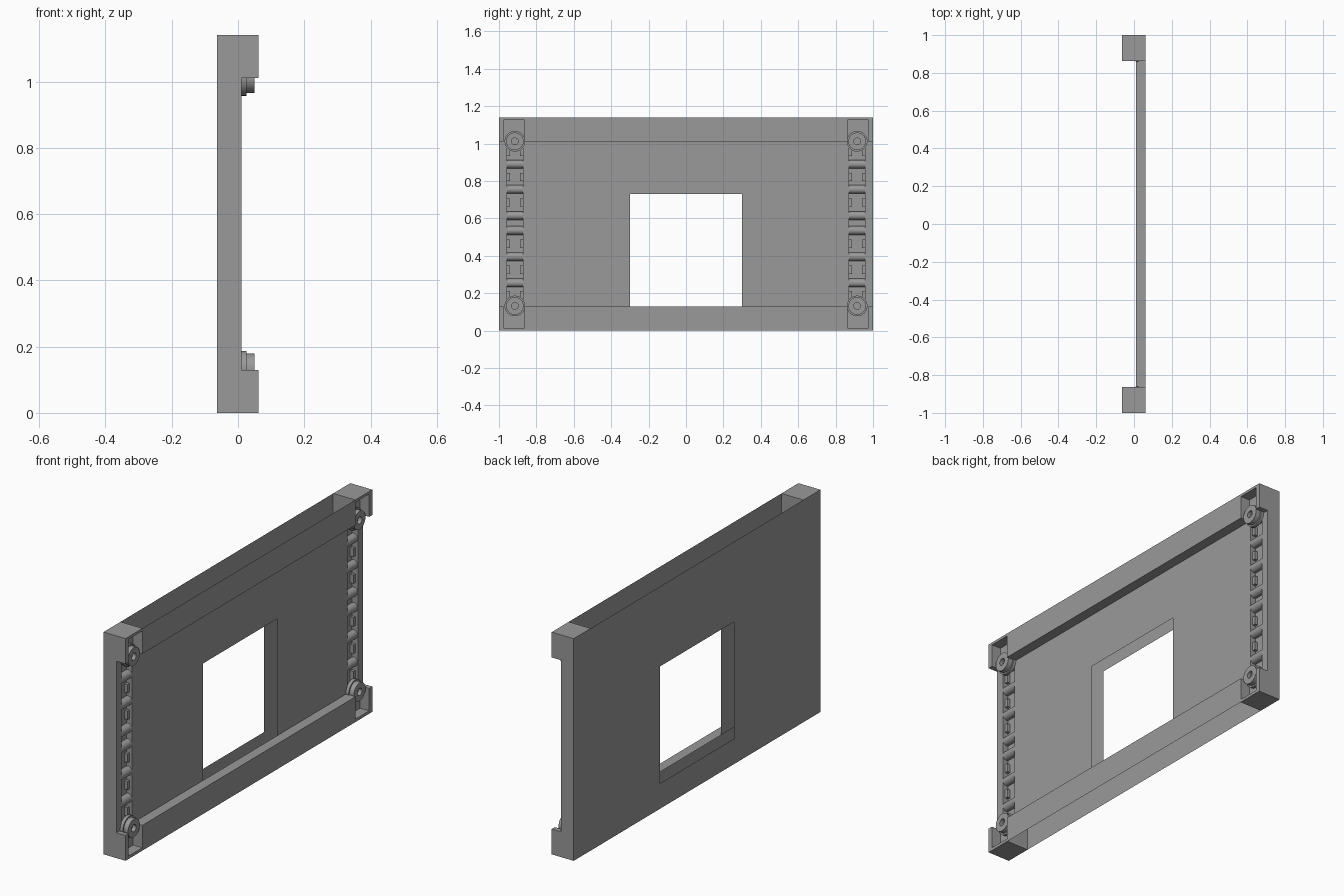
import bpy, bmesh, math
from mathutils import Vector, Matrix

if "Cube" in bpy.data.objects:
    bpy.data.objects.remove(bpy.data.objects["Cube"])

BACK, FACE, LIP = -0.063, 0.01, 0.062     # depth levels along x
Z0, Z1, TOP = 0.13, 1.01, 1.14            # lower ledge, upper ledge, top
YI = 0.862                                # inner side of the end posts

# Dark grey finish for every part
GREY = bpy.data.materials.new("dark_grey")
GREY.diffuse_color = (0.32, 0.32, 0.32, 1)
GREY.use_nodes = True
GREY.node_tree.nodes["Principled BSDF"].inputs["Base Color"].default_value = GREY.diffuse_color


def add_object(name, bm):
    mesh = bpy.data.meshes.new(name)
    bm.to_mesh(mesh)
    bm.free()
    mesh.materials.append(GREY)
    ob = bpy.data.objects.new(name, mesh)
    bpy.context.collection.objects.link(ob)
    return ob


def add_box(bm, x0, x1, y0, y1, z0, z1):
    centre = Vector(((x0 + x1) / 2, (y0 + y1) / 2, (z0 + z1) / 2))
    m = Matrix.Translation(centre) @ Matrix.Diagonal((x1 - x0, abs(y1 - y0), z1 - z0, 1))
    bmesh.ops.create_cube(bm, size=1, matrix=m)


def sheet(name, quads, outward):
    """Thin sheet from (x0, z0, x1, z1, y0, y1) strips."""
    bm = bmesh.new()
    for x0, z0, x1, z1, y0, y1 in quads:
        pts = [(x0, y0, z0), (x0, y1, z0), (x1, y1, z1), (x1, y0, z1)]
        if not outward:
            pts.reverse()
        bm.faces.new([bm.verts.new(p) for p in pts])
    bmesh.ops.remove_doubles(bm, verts=bm.verts, dist=1e-5)
    return add_object(name, bm)


def around_window(x, bottom, top):
    strips = [(x, 0.73, x, top, -YI, YI),
              (x, 0.13, x, 0.73, -YI, -0.3),
              (x, 0.13, x, 0.73, 0.3, YI)]
    if bottom < 0.13:
        strips.append((x, bottom, x, 0.13, -YI, YI))
    return strips


def cut(ob, boxes):
    for b in boxes:
        bm = bmesh.new()
        add_box(bm, *b)
        cutter = add_object("cutter", bm)
        cutter.hide_render = True
        mod = ob.modifiers.new("cut", 'BOOLEAN')
        mod.operation, mod.solver, mod.object = 'DIFFERENCE', 'EXACT', cutter
        bpy.context.view_layer.objects.active = ob
        bpy.ops.object.modifier_apply(modifier=mod.name)
        bpy.data.objects.remove(cutter)


def smooth(ob):
    for o in bpy.context.selected_objects:
        o.select_set(False)
    ob.select_set(True)
    bpy.context.view_layer.objects.active = ob
    bpy.ops.object.shade_smooth_by_angle(angle=math.radians(35))


# Back and front skins, open at top and bottom, with a window through both
sheet("back_skin", around_window(BACK, 0, TOP), False)
sheet("front_skin", around_window(FACE, Z0, Z1) + [
    (LIP, 0, LIP, Z0, -YI, YI), (LIP, Z0, FACE, Z0, -YI, YI),
    (FACE, Z1, LIP, Z1, -YI, YI), (LIP, Z1, LIP, TOP, -YI, YI)], True)

ROLLERS = [0.255, 0.395, 0.535, 0.615, 0.755, 0.89]
TABS = [0.19, 0.325, 0.465, 0.685, 0.822, 0.955]

for side, label in ((-1, "left"), (1, "right")):
    def span(a, b):
        return tuple(sorted((side * a, side * b)))

    # End post: C-shaped profile extruded along y
    bm = bmesh.new()
    profile = [(BACK, 0), (LIP, 0), (LIP, Z0), (FACE, Z0),
               (FACE, Z1), (LIP, Z1), (LIP, TOP), (BACK, TOP)]
    ya, yb = span(YI, 1.0)
    face = bm.faces.new([bm.verts.new((x, ya, z)) for x, z in profile])
    ext = bmesh.ops.extrude_face_region(bm, geom=[face])
    bmesh.ops.translate(bm, vec=(0, yb - ya, 0),
                        verts=[v for v in ext["geom"] if isinstance(v, bmesh.types.BMVert)])
    bmesh.ops.recalc_face_normals(bm, faces=bm.faces)
    post = add_object(label + "_end_post", bm)

    # Corner pockets and the roller channel
    cut(post, [(FACE, 0.1, *span(0.864, 0.975), 0.015, Z0 + 0.03),
               (FACE, 0.1, *span(0.864, 0.975), Z1 - 0.03, 1.127),
               (-0.022, 0.05, *span(0.872, 0.957), 0.15, 0.99)])

    # Rollers lying across the channel
    bm = bmesh.new()
    for z in ROLLERS:
        m = Matrix.Translation((-0.013, side * 0.9145, z)) @ Matrix.Rotation(math.pi / 2, 4, 'X')
        bmesh.ops.create_cone(bm, cap_ends=True, segments=16, radius1=0.023,
                              radius2=0.023, depth=0.085, matrix=m)
    smooth(add_object(label + "_rollers", bm))

    # Small tabs narrowing the channel between rollers
    bm = bmesh.new()
    for z in TABS:
        for a, b in ((0.872, 0.888), (0.941, 0.957)):
            add_box(bm, -0.022, -0.004, *span(a, b), z - 0.022, z + 0.022)
    add_object(label + "_channel_tabs", bm)

    # Stepped round bosses with a centre hole
    for z, level in ((0.132, "lower"), (1.012, "upper")):
        bm = bmesh.new()
        ring = [(0.008, 0.055), (0.025, 0.055), (0.025, 0.047), (0.05, 0.047),
                (0.05, 0.018), (0.03, 0.018), (0.03, 0.0)]
        vs = [bm.verts.new((x, side * 0.915, z + r)) for x, r in ring]
        es = [bm.edges.new(p) for p in zip(vs, vs[1:])]
        bmesh.ops.spin(bm, geom=vs + es, cent=(0, side * 0.915, z), axis=(1, 0, 0),
                       angle=2 * math.pi, steps=32)
        bmesh.ops.remove_doubles(bm, verts=bm.verts, dist=1e-5)
        bmesh.ops.recalc_face_normals(bm, faces=bm.faces)
        # the open shell must face the front
        if sum(f.normal.x * f.calc_area() for f in bm.faces) < 0:
            bmesh.ops.reverse_faces(bm, faces=bm.faces)
        smooth(add_object(label + "_" + level + "_boss", bm))
